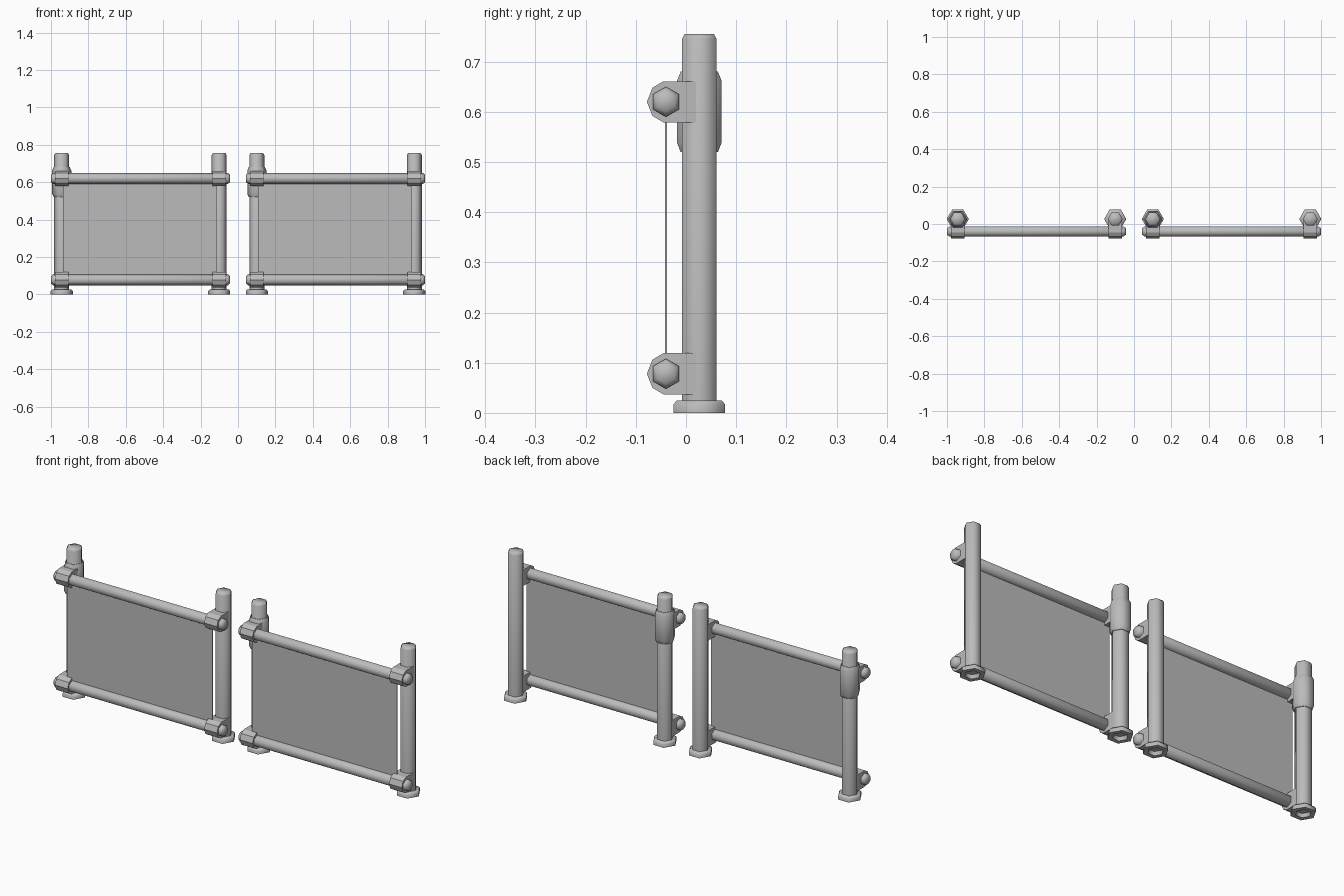
import bpy
import bmesh
from math import cos, sin, pi, radians

cube = bpy.data.objects.get("Cube")
if cube:
    bpy.data.objects.remove(cube, do_unlink=True)

grey = bpy.data.materials.new("plain_grey")
grey.use_nodes = True
colour = (0.5, 0.5, 0.5, 1)
grey.diffuse_color = colour
grey.node_tree.nodes["Principled BSDF"].inputs["Base Color"].default_value = colour

POST_Y, RAIL_Y = 0.0265, -0.04
POST_X, HALF = 0.421, 0.4785
RAIL_HEIGHTS = (0.078, 0.62)


def finish(name, bm, limit):
    """Shade smooth below the angle limit and make the object."""
    bmesh.ops.recalc_face_normals(bm, faces=bm.faces)
    for face in bm.faces:
        face.smooth = limit > 0
    for edge in bm.edges:
        edge.smooth = edge.calc_face_angle(0) < radians(limit)
    mesh = bpy.data.meshes.new(name)
    bm.to_mesh(mesh)
    bm.free()
    mesh.materials.append(grey)
    obj = bpy.data.objects.new(name, mesh)
    bpy.context.collection.objects.link(obj)


def hexagon(name, profile, centre, along_x=False):
    """Six-sided turned part from (radius, height) pairs, capped at both ends."""
    bm = bmesh.new()
    rings = []
    for r, h in profile:
        ring = []
        for i in range(6):
            p = (r * cos(i * pi / 3), r * sin(i * pi / 3), h)
            if along_x:
                p = p[::-1]
            ring.append(bm.verts.new([a + b for a, b in zip(p, centre)]))
        rings.append(ring)
    for a, b in zip(rings, rings[1:]):
        for i in range(6):
            j = (i + 1) % 6
            bm.faces.new((a[i], a[j], b[j], b[i]))
    bm.faces.new(rings[0])
    bm.faces.new(rings[-1])
    finish(name, bm, 65)


def bracket(name, x, z):
    """Rounded clamp joining a rail to a post."""
    outline = [(0.02, 0.041), (-0.045, 0.041), (-0.067, 0.028), (-0.078, 0),
               (-0.067, -0.028), (-0.045, -0.041), (0.02, -0.041)]
    bm = bmesh.new()
    face = bm.faces.new([bm.verts.new((x - 0.036, y, z + h)) for y, h in outline])
    moved = bmesh.ops.extrude_face_region(bm, geom=[face], use_keep_orig=True)["geom"]
    verts = [g for g in moved if isinstance(g, bmesh.types.BMVert)]
    bmesh.ops.translate(bm, verts=verts, vec=(0.072, 0, 0))
    finish(name, bm, 0)


def panel(name, x):
    """Thin infill sheet between the rails."""
    bm = bmesh.new()
    bmesh.ops.create_cube(bm, size=1)
    low, high = RAIL_HEIGHTS
    bmesh.ops.scale(bm, verts=bm.verts, vec=(0.82, 0.004, high - low))
    bmesh.ops.translate(bm, verts=bm.verts, vec=(x - 0.004, RAIL_Y, (low + high) / 2))
    finish(name, bm, 0)


post = [(0.04, 0.02), (0.04, 0.745), (0.034, 0.755)]
foot = [(0.03, 0.018), (0.036, 0), (0.059, 0), (0.059, 0.017), (0.052, 0.025)]
collar = [(0.043, 0.52), (0.051, 0.538), (0.051, 0.663), (0.043, 0.68)]
rail = [(0.02, -HALF), (0.03, 0.012 - HALF), (0.03, HALF - 0.012), (0.02, HALF)]

for side, centre in (("right", -0.5215), ("left", 0.5215)):
    panel(side + "_panel", centre)
    # Uprights with feet, and a sleeve on one post of each section
    for end, offset in (("right", -POST_X), ("left", POST_X)):
        x = centre + offset
        tag = f"{side}_section_{end}_"
        hexagon(tag + "post", post, (x, POST_Y, 0))
        hexagon(tag + "foot", foot, (x, POST_Y, 0))
        if offset < 0:
            hexagon(tag + "collar", collar, (x, POST_Y, 0))
        for level, z in zip(("lower", "upper"), RAIL_HEIGHTS):
            bracket(f"{tag}{level}_bracket", x, z)
    # Horizontal rails
    for level, z in zip(("lower", "upper"), RAIL_HEIGHTS):
        hexagon(f"{side}_{level}_rail", rail, (centre, RAIL_Y, z), along_x=True)
